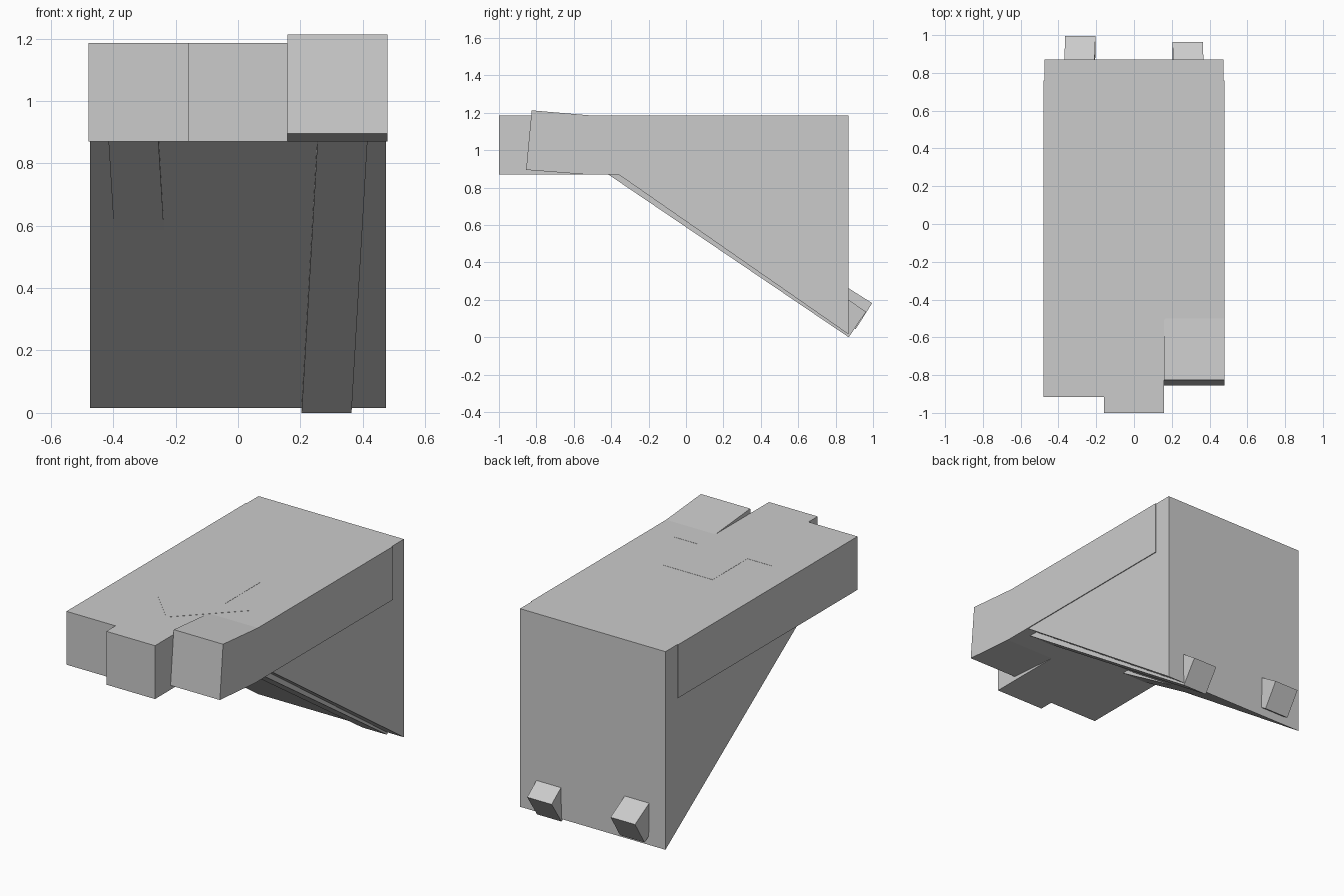
import bpy
import bmesh
from mathutils import Vector

cube = bpy.data.objects.get("Cube")
if cube:
    bpy.data.objects.remove(cube, do_unlink=True)

grey = bpy.data.materials.new("plain_grey")
grey.use_nodes = True
color = (0.6, 0.6, 0.6, 1)
grey.diffuse_color = color
grey.node_tree.nodes["Principled BSDF"].inputs["Base Color"].default_value = color


def extrude(name, outline, offset):
    """Flat-sided solid: an outline of 3D points swept along an offset."""
    bm = bmesh.new()
    face = bm.faces.new([bm.verts.new(p) for p in outline])
    swept = bmesh.ops.extrude_face_region(bm, geom=[face], use_keep_orig=True)
    moved = [v for v in swept["geom"] if isinstance(v, bmesh.types.BMVert)]
    bmesh.ops.translate(bm, verts=moved, vec=offset)
    bmesh.ops.recalc_face_normals(bm, faces=bm.faces)
    mesh = bpy.data.meshes.new(name)
    bm.to_mesh(mesh)
    bm.free()
    mesh.materials.append(grey)
    obj = bpy.data.objects.new(name, mesh)
    bpy.context.collection.objects.link(obj)
    return obj


def side_profile(name, profile, x0, x1):
    return extrude(name, [(x0, y, z) for y, z in profile], Vector((x1 - x0, 0, 0)))


TOP, UNDER, BACK, SEAM = 1.185, 0.87, 0.87, 0.76

# Wedge-shaped support with the full-height back strip
side_profile("support_wedge", [(-0.36, UNDER), (BACK, 0.015), (BACK, TOP),
                               (SEAM, TOP), (SEAM, UNDER)], -0.475, 0.475)

# Deck planks: two straight ones and one bent upward at its front
for name, x0, x1, front in (("right_plank", -0.48, -0.16, -0.915),
                            ("middle_plank", -0.16, 0.158, -1.0)):
    side_profile(name, [(front, UNDER), (SEAM, UNDER), (SEAM, TOP), (front, TOP)], x0, x1)
side_profile("left_bent_plank", [(-0.855, 0.895), (-0.53, UNDER), (SEAM, UNDER),
                                 (SEAM, TOP), (-0.5, TOP), (-0.825, 1.213)], 0.158, 0.48)

# Arrow plate on the deck, pointing to the front
half = [(0.16, -0.02), (0.16, -0.345), (0.32, -0.345)]
arrow = half + [(0, -0.67)] + [(-x, y) for x, y in reversed(half)]
extrude("arrow_plate", [(x, y, TOP - 0.001) for x, y in arrow], Vector((0, 0, 0.002)))

# Slanted square beams running through the wedge and out of the back
for name, side, upper, lower in (("left_beam", 1, (-0.415, UNDER), (0.87, 0.0)),
                                 ("right_beam", -1, (-0.40, UNDER), (0.907, 0.043))):
    start = Vector((side * 0.335, *upper))
    end = Vector((side * 0.284, *lower))
    run = end - start
    start -= run * 0.1
    rise = Vector((0, -run.z, run.y)).normalized() * 0.165
    across = Vector((0.08, 0, 0))
    extrude(name, [start - across, start + across, start + across + rise,
                   start - across + rise], end - start)
